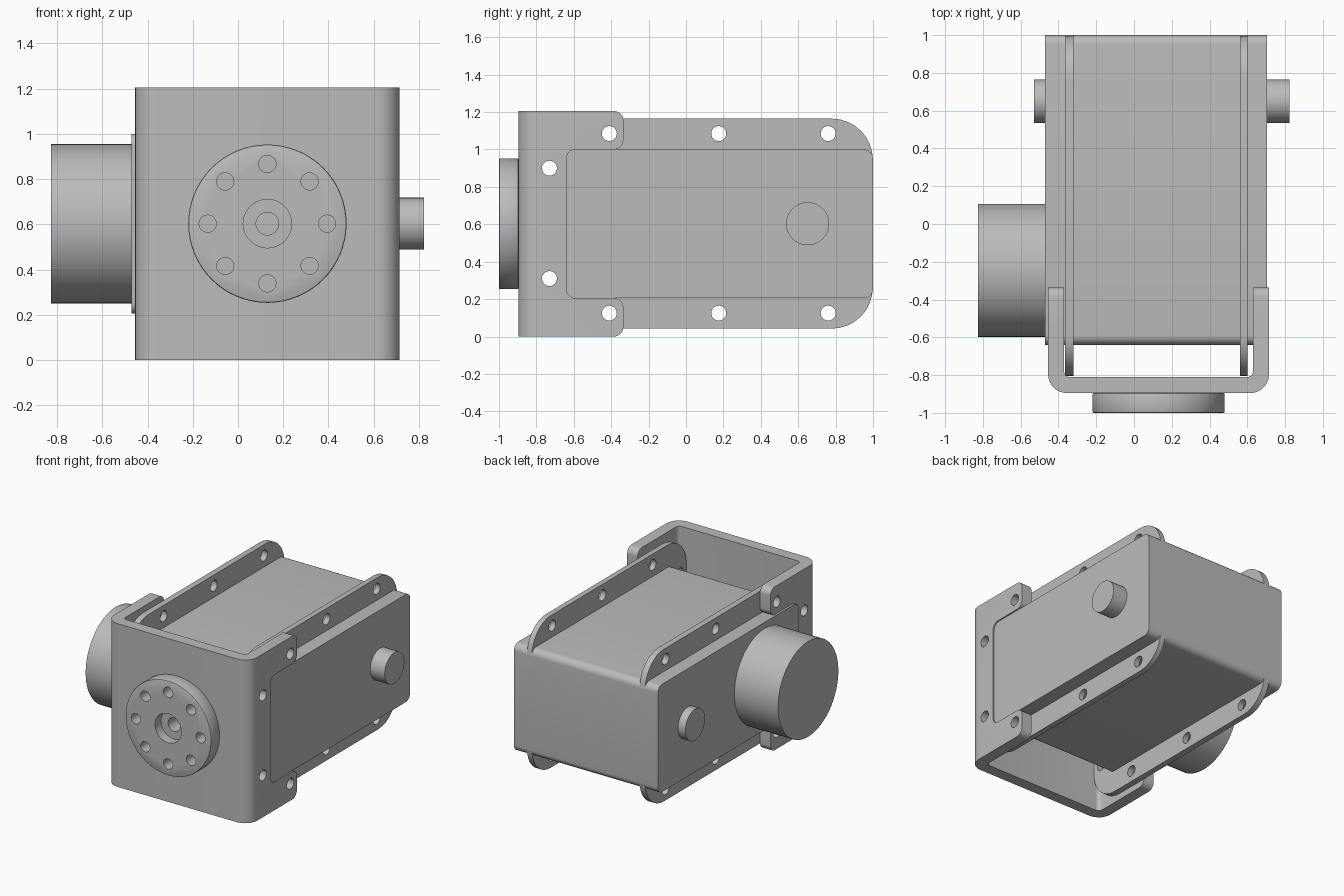
import bpy, bmesh, math
from mathutils import Vector, Matrix

if "Cube" in bpy.data.objects:
    bpy.data.objects.remove(bpy.data.objects["Cube"])

grey = bpy.data.materials.new("plain grey")
grey.diffuse_color = (0.5, 0.5, 0.5, 1)
grey.use_nodes = True
grey.node_tree.nodes["Principled BSDF"].inputs["Base Color"].default_value = grey.diffuse_color

# Cyclic axis maps: local (u, v, w) -> world, extruded along w
AXES = {
    'x': Matrix(((0, 0, 1), (1, 0, 0), (0, 1, 0))),    # profile in (y, z)
    'y': Matrix(((0, 1, 0), (0, 0, 1), (1, 0, 0))),    # profile in (z, x)
    'z': Matrix.Identity(3),                           # profile in (x, y)
}


def rounded(points, steps=8):
    """Closed outline from (u, v, corner radius) points."""
    out = []
    for i, (u, v, r) in enumerate(points):
        p = Vector((u, v))
        if r == 0:
            out.append(p)
            continue
        a = (Vector(points[i - 1][:2]) - p).normalized()
        b = (Vector(points[(i + 1) % len(points)][:2]) - p).normalized()
        c = p + (a + b) * r                            # right-angled corners
        for k in range(steps + 1):
            t = k / steps * math.pi / 2
            out.append(c - b * r * math.cos(t) - a * r * math.sin(t))
    return out


def rect(u0, u1, v0, v1, r):
    return rounded([(u0, v0, r), (u1, v0, r), (u1, v1, r), (u0, v1, r)])


def circle(u, v, r, n=32):
    return [Vector((u + r * math.cos(2 * math.pi * i / n),
                    v + r * math.sin(2 * math.pi * i / n))) for i in range(n)]


def extrude(name, outlines, axis, w0, w1):
    """Extrude one or more separate outlines between w0 and w1."""
    bm = bmesh.new()
    for outline in outlines:
        lo, hi = ([bm.verts.new(AXES[axis] @ Vector((p.x, p.y, w)))
                   for p in outline] for w in (w0, w1))
        n = len(outline)
        bm.faces.new(lo[::-1])
        bm.faces.new(hi)
        for i in range(n):
            j = (i + 1) % n
            bm.faces.new((lo[i], lo[j], hi[j], hi[i]))
    bmesh.ops.recalc_face_normals(bm, faces=bm.faces)
    me = bpy.data.meshes.new(name)
    bm.to_mesh(me)
    bm.free()
    me.materials.append(grey)
    ob = bpy.data.objects.new(name, me)
    bpy.context.collection.objects.link(ob)
    return ob


def activate(ob):
    bpy.ops.object.select_all(action='DESELECT')
    ob.select_set(True)
    bpy.context.view_layer.objects.active = ob


def boolean(ob, tool, operation='DIFFERENCE'):
    activate(ob)
    mod = ob.modifiers.new("cut", 'BOOLEAN')
    mod.object, mod.operation, mod.solver = tool, operation, 'EXACT'
    bpy.ops.object.modifier_apply(modifier=mod.name)
    bpy.data.objects.remove(tool)


def smooth(ob):
    activate(ob)
    bpy.ops.object.shade_smooth_by_angle(angle=math.radians(30))


CX, CZ = 0.13, 0.603

# Main housing with rounded long edges
smooth(extrude("housing", [rect(-0.64, 1.0, 0.205, 1.0, 0.05)], 'x', -0.47, 0.705))

# Screw hole positions shared by the plates and the bracket
screws = [(y, z) for y in (-0.41, 0.175, 0.76) for z in (0.125, 1.085)]
screws += [(-0.73, 0.31), (-0.73, 0.9)]


def drill(ob):
    boolean(ob, extrude("drill", [circle(y, z, 0.04, 24) for y, z in screws], 'x', -1, 1))


# Side plates with large rounded corners
for name, x0, x1 in (("left_plate", -0.365, -0.32), ("right_plate", 0.56, 0.6)):
    plate = extrude(name, [rect(-0.805, 0.999, 0.042, 1.165, 0.22)], 'x', x0, x1)
    drill(plate)
    smooth(plate)

# U bracket: bent sheet, trimmed to a C-shaped side outline
x0, x1, t = -0.455, 0.715, 0.085
bracket = extrude("bracket", [rounded([
    (x0, -0.335, 0), (x0, -0.895, 0.1), (x1, -0.895, 0.1), (x1, -0.335, 0),
    (x1 - t, -0.335, 0), (x1 - t, -0.895 + t, 0.03),
    (x0 + t, -0.895 + t, 0.03), (x0 + t, -0.335, 0)])], 'z', 0, 1.205)
boolean(bracket, extrude("side_outline", [rounded([
    (-1.1, -0.1, 0), (-0.9, -0.1, 0), (-0.9, 0.0, 0),
    (-0.335, 0.0, 0.05), (-0.335, 0.205, 0.05), (-0.64, 0.205, 0.05),
    (-0.64, 1.0, 0.05), (-0.335, 1.0, 0.05), (-0.335, 1.205, 0.05),
    (-0.9, 1.205, 0), (-0.9, 1.3, 0), (-1.1, 1.3, 0)])], 'x', -1, 1), 'INTERSECT')
drill(bracket)
boolean(bracket, extrude("axle_bore", [circle(CZ, CX, 0.05)], 'y', -1.1, -0.7))
smooth(bracket)

# Output flange with a bolt circle and a centre recess
flange = extrude("output_flange", [circle(CZ, CX, 0.35, 64)], 'y', -1.0, -0.895)
activate(flange)
bevel = flange.modifiers.new("rim", 'BEVEL')
bevel.width, bevel.segments = 0.008, 2
bpy.ops.object.modifier_apply(modifier=bevel.name)
bolts = [circle(CZ + 0.264 * math.sin(k * math.pi / 4),
                CX + 0.264 * math.cos(k * math.pi / 4), 0.038, 24) for k in range(8)]
boolean(flange, extrude("bolt_holes", bolts, 'y', -1.1, -0.91))
boolean(flange, extrude("recess", [circle(CZ, CX, 0.107, 48)], 'y', -1.1, -0.93))
boolean(flange, extrude("axle_bore", [circle(CZ, CX, 0.05)], 'y', -1.1, -0.7))
smooth(flange)

# Motor can on the left and the cross pin ends
smooth(extrude("motor", [circle(-0.245, CZ, 0.352, 64)], 'x', -0.826, -0.46))
smooth(extrude("left_pin", [circle(0.65, CZ, 0.115, 40)], 'x', -0.53, -0.46))
smooth(extrude("right_pin", [circle(0.65, CZ, 0.115, 40)], 'x', 0.695, 0.823))
